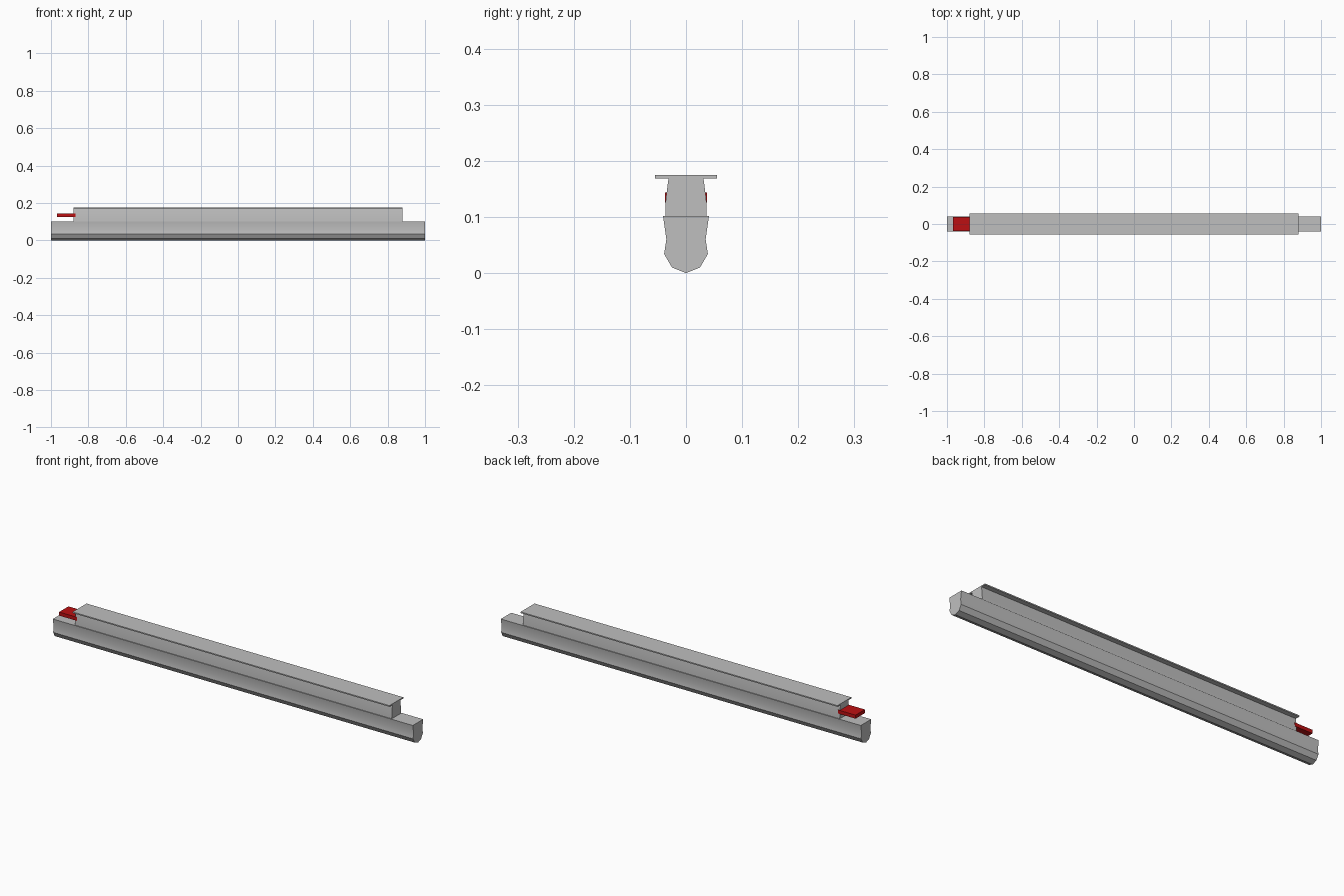
import bpy, bmesh, math

cube = bpy.data.objects.get("Cube")
if cube:
    bpy.data.objects.remove(cube, do_unlink=True)


def make_material(name, colour):
    mat = bpy.data.materials.new(name)
    mat.use_nodes = True
    mat.diffuse_color = colour
    mat.node_tree.nodes["Principled BSDF"].inputs["Base Color"].default_value = colour
    return mat


grey = make_material("light grey metal", (0.52, 0.52, 0.52, 1))
red = make_material("red plastic", (0.5, 0.005, 0.006, 1))


def extrude_profile(name, half, x_min, x_max, mat):
    """Mirror a half profile of (y, z) points about y = 0 and sweep it along x."""
    outline = half + [(-y, z) for y, z in reversed(half) if y > 0]
    bm = bmesh.new()
    face = bm.faces.new([bm.verts.new((x_min, y, z)) for y, z in outline])
    swept = bmesh.ops.extrude_face_region(bm, geom=[face], use_keep_orig=True)
    for item in swept["geom"]:
        if isinstance(item, bmesh.types.BMVert):
            item.co.x = x_max
    bmesh.ops.recalc_face_normals(bm, faces=bm.faces)
    mesh = bpy.data.meshes.new(name)
    bm.to_mesh(mesh)
    bm.free()
    mesh.materials.append(mat)
    obj = bpy.data.objects.new(name, mesh)
    bpy.context.collection.objects.link(obj)
    bpy.ops.object.select_all(action="DESELECT")
    obj.select_set(True)
    bpy.context.view_layer.objects.active = obj
    bpy.ops.object.shade_smooth_by_angle(angle=math.radians(30))
    return obj


# Full-length lower rail with a pointed keel and a waisted side
extrude_profile("lower_rail", [(0, 0), (0.025, 0.01), (0.039, 0.034),
                               (0.035, 0.06), (0.041, 0.102)], -1, 1, grey)

# Shorter upper rail, tapering towards the top plate
extrude_profile("upper_rail", [(0.037, 0.1), (0.036, 0.132), (0.031, 0.17)],
                -0.88, 0.88, grey)

# Thin overhanging top plate
extrude_profile("top_plate", [(0.055, 0.169), (0.055, 0.175)], -0.88, 0.88, grey)

# Red release tab at the end
extrude_profile("release_tab", [(0.037, 0.126), (0.037, 0.144)], -0.968, -0.87, red)
